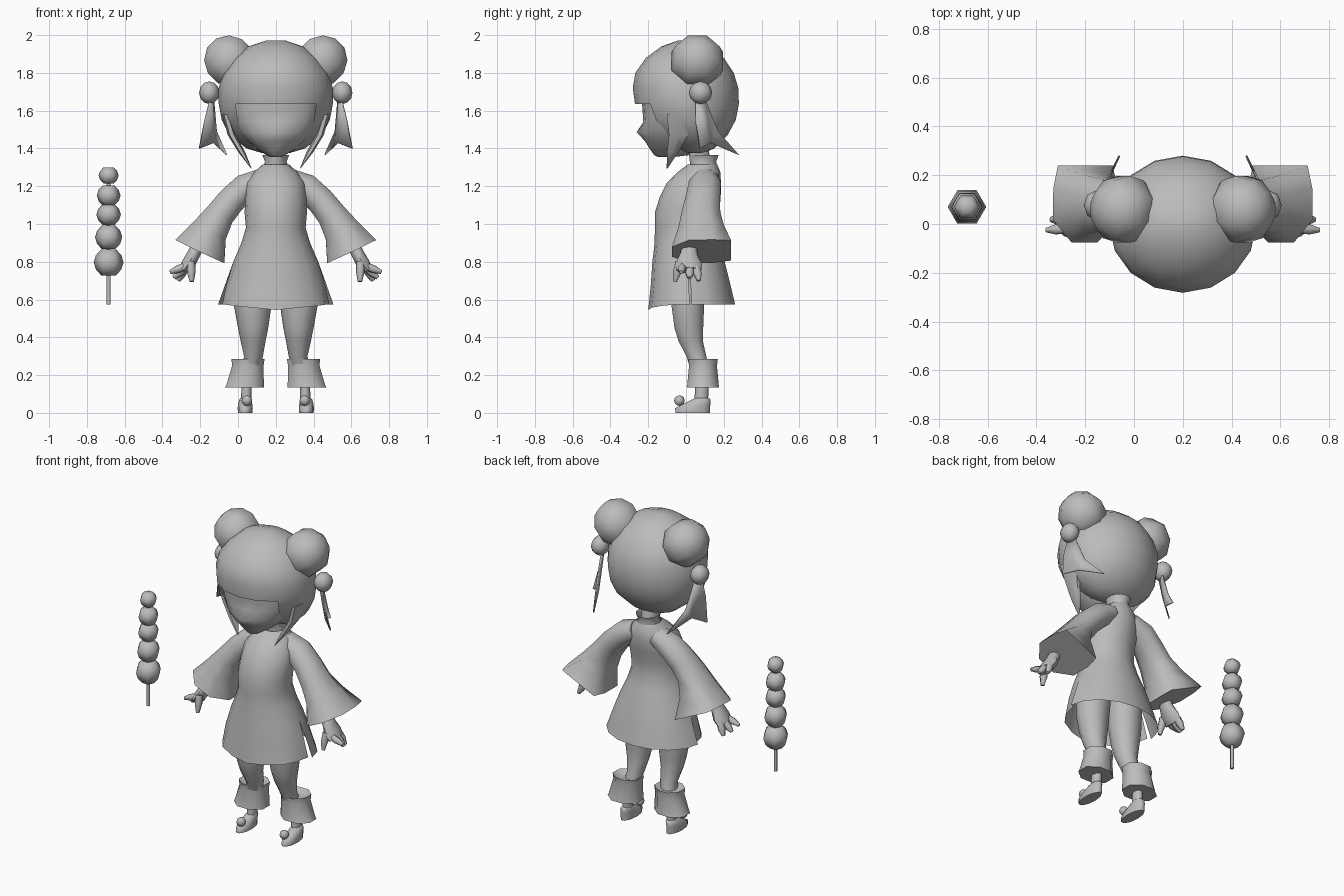
import bpy, bmesh, math
from mathutils import Vector, Matrix

if "Cube" in bpy.data.objects:
    bpy.data.objects.remove(bpy.data.objects["Cube"])

CX = 0.2  # the figure stands right of centre, the skewer left
grey = bpy.data.materials.new("plain_grey")
grey.diffuse_color = (0.5, 0.5, 0.5, 1)
grey.use_nodes = True
grey.node_tree.nodes["Principled BSDF"].inputs["Base Color"].default_value = grey.diffuse_color


def finish(name, bm, angle=62):
    bmesh.ops.recalc_face_normals(bm, faces=bm.faces)
    me = bpy.data.meshes.new(name)
    bm.to_mesh(me)
    bm.free()
    me.materials.append(grey)
    me.shade_smooth()
    me.set_sharp_from_angle(angle=math.radians(angle))
    ob = bpy.data.objects.new(name, me)
    bpy.context.collection.objects.link(ob)
    return ob


def tube(name, rings, n=12, flat=False, cap=True, arc=None, rot=0.0, side=1, skip=None, ox=CX):
    """Loft through rings (x, y, z, radius_u, radius_v); side=-1 mirrors it."""
    bm = bmesh.new()
    pts = [Vector(r[:3]) for r in rings]
    count = n + 1 if arc else n
    loops = []
    for i, r in enumerate(rings):
        t = Vector((0, 0, 1)) if flat else \
            (pts[min(i + 1, len(pts) - 1)] - pts[max(i - 1, 0)]).normalized()
        u = Vector((0, 1, 0)).cross(t).normalized()
        v = t.cross(u)
        loop = []
        for k in range(count):
            a = math.radians(arc[0] + (arc[1] - arc[0]) * k / n) if arc \
                else 2 * math.pi * k / n + math.radians(rot)
            p = pts[i] + u * r[3] * math.cos(a) + v * r[4] * math.sin(a)
            loop.append(bm.verts.new((ox + side * p.x, p.y, p.z)))
        loops.append(loop)
    for a, b in zip(loops, loops[1:]):
        for k in range(n):
            j = (k + 1) % count
            quad = (a[k], a[j], b[j], b[k])
            mid = sum((q.co for q in quad), Vector()) / 4
            if not (skip and skip(mid)):
                bm.faces.new(quad)
    if cap and not arc:
        bm.faces.new(loops[0])
        bm.faces.new(loops[-1])
    return finish(name, bm)


def prof(rows):
    """Rows (z, half width, front y, back y) to level rings."""
    return [(0, (f + b) / 2, z, w, (b - f) / 2) for z, w, f, b in rows]


def ball(name, c, r, seg=8, rings=6, tilt=0.0, turn=0.0):
    bm = bmesh.new()
    bmesh.ops.create_uvsphere(bm, u_segments=seg, v_segments=rings, radius=1)
    m = Matrix.Translation((CX + c[0], c[1], c[2])) @ Matrix.Diagonal((*r, 1)) \
        @ Matrix.Rotation(tilt, 4, 'Y') @ Matrix.Rotation(turn, 4, 'Z')
    bmesh.ops.transform(bm, matrix=m, verts=bm.verts)
    return finish(name, bm, 80)


# Hair shell, open in front for the face
tube("hair", prof([(1.375, .07, .0, .09), (1.40, .155, -.06, .15), (1.47, .245, -.15, .22),
                   (1.55, .286, -.23, .263), (1.635, .302, -.27, .28), (1.72, .302, -.282, .277),
                   (1.80, .28, -.268, .253), (1.88, .22, -.212, .2), (1.94, .145, -.13, .12),
                   (1.972, .05, -.04, .03)]), n=16, flat=True,
     skip=lambda m: m.z < 1.63 and m.y < -.04 and abs(m.x - CX) < abs(m.y) * 1.15 + .02)

# Face with the nose pulled forward, and neck
face = tube("face", prof([(1.355, .03, -.15, -.06), (1.365, .05, -.168, .02), (1.395, .098, -.19, .05),
                          (1.44, .15, -.218, .06), (1.485, .187, -.234, .06), (1.54, .22, -.226, .06),
                          (1.60, .235, -.23, .06), (1.67, .235, -.235, .06)]), n=16, flat=True)
for v in face.data.vertices:
    if abs(v.co.x - CX) < .01 and v.co.y < -.1 and abs(v.co.z - 1.485) < .01:
        v.co.y = -.262
tube("neck", [(0, .085, 1.27, .055, .06), (0, .06, 1.43, .05, .055)], n=10, flat=True)

# Tunic, its skirt slit open at both sides
tunic = tube("tunic", prof([(.575, .305, -.2, .26), (.68, .268, -.186, .235),
                            (.80, .225, -.178, .205), (.90, .182, -.166, .17),
                            (.98, .158, -.165, .15), (1.06, .165, -.165, .15),
                            (1.14, .162, -.14, .172), (1.22, .155, -.10, .185),
                            (1.275, .115, -.045, .182), (1.315, .07, .01, .165)]),
             n=16, flat=True, cap=False)
bm = bmesh.new()
bm.from_mesh(tunic.data)
bmesh.ops.split_edges(bm, edges=[
    e for e in bm.edges if all(v.co.z < .81 for v in e.verts)
    and abs(e.verts[0].co.z - e.verts[1].co.z) > .05
    and all(abs(v.co.x - CX) > .222 and abs(v.co.y - .022) < .02 for v in e.verts)])
for v in bm.verts:
    ahead = sum(f.calc_center_median().y - v.co.y for f in v.link_faces) < 0
    if v.co.z < .7 and (v.co.y < -.02 or (ahead and v.co.y < .05)):
        k = abs(v.co.x - CX) / .305
        if v.co.z < .6:
            v.co.z -= .03 * (1 - k)
        if k > .85:
            v.co.x = CX + (v.co.x - CX) * (.93 if v.co.z < .6 else .97)
            v.co.y -= .01
bm.to_mesh(tunic.data)
bm.free()

# Stand-up collar, open in front
tube("collar", [(0, .09, 1.285, .075, .08), (0, .092, 1.33, .058, .068), (0, .095, 1.365, .072, .078)],
     n=12, flat=True, arc=(-60, 240))

for s, tag in ((1, "left"), (-1, "right")):
    # Hair buns, bobbles, ribbons and cheek locks
    ball("bun_" + tag, (s * .243, .06, 1.862), (.139, .148, .145), 8, 6, s * 1.05, turn=math.pi / 8)
    ball("bobble_" + tag, (s * .352, .077, 1.695), (.054, .062, .06), 8, 6)
    bm = bmesh.new()
    P = [(.345, .05, 1.67), (.33, .10, 1.66), (.315, .17, 1.49), (.26, .28, 1.365),
         (.33, .13, 1.43), (.405, .075, 1.40), (.375, .05, 1.55)]
    V = [bm.verts.new((CX + s * x, y, z)) for x, y, z in P]
    for f in ((0, 1, 4, 6), (1, 2, 4), (2, 3, 4), (4, 5, 6)):
        bm.faces.new([V[i] for i in f])
    rib = finish("ribbon_" + tag, bm)
    thick = rib.modifiers.new("thickness", 'SOLIDIFY')
    thick.thickness = .008
    thick.offset = 0
    tube("cheek_lock_" + tag, [(.265, -.04, 1.58, .02, .07), (.232, -.04, 1.47, .022, .058),
                               (.18, -.07, 1.38, .018, .035), (.13, -.10, 1.295, .002, .003)],
         n=6, flat=True, side=s)

    # Wide sleeve, its cuff squared off at the back
    sleeve = tube("sleeve_" + tag, [(.07, .1, 1.24, .06, .075), (.16, .1, 1.195, .078, .092),
                                    (.235, .09, 1.125, .08, .098), (.295, .08, 1.05, .084, .11),
                                    (.35, .08, .965, .105, .13), (.402, .082, .855, .155, .17)],
                  n=8, rot=22.5, side=s)
    for i, v in enumerate(sleeve.data.vertices):
        if i >= 32 and v.co.y > .17:
            cx, cz, k = (.402, .855, 2.1) if i >= 40 else (.35, .965, 1.5)
            v.co.x = CX + s * cx + (v.co.x - CX - s * cx) * k
            v.co.z = cz + (v.co.z - cz) * k

    # Hand with thumb and fingers
    tube("palm_" + tag, [(.415, .02, .88, .034, .04), (.435, .015, .84, .034, .048),
                         (.462, .015, .79, .036, .07), (.487, .015, .755, .028, .066)], n=8, side=s)
    for i, (a, b, r) in enumerate([((.45, -.035, .80), (.445, -.058, .695), .023),
                                   ((.48, -.02, .775), (.56, -.025, .745), .021),
                                   ((.485, .02, .765), (.54, .018, .715), .022),
                                   ((.48, .055, .77), (.515, .068, .70), .022)]):
        m = [(p + q) / 2 for p, q in zip(a, b)]
        tube(f"finger_{i}_{tag}", [(*a, r, r), (*m, r, r * 1.1), (*b, r * .5, r * .5)], n=6, side=s)

    # Leg, leg warmer, ankle, shoe and pompom
    tube("leg_" + tag, [(.115, .01, .80, .11, .11), (.122, .01, .56, .098, .09),
                        (.12, .015, .45, .08, .08), (.12, .025, .38, .066, .068),
                        (.118, .055, .30, .05, .055), (.14, .08, .20, .045, .05)],
         n=10, flat=True, side=s)
    tube("leg_warmer_" + tag, [(.165, .09, .135, .112, .092), (.162, .09, .15, .107, .09),
                               (.148, .09, .25, .09, .08), (.147, .09, .285, .095, .085),
                               (.145, .09, .265, .055, .055)],
         n=8, rot=22.5, flat=True, side=s)
    tube("ankle_" + tag, [(.157, .08, .05, .028, .036), (.155, .085, .15, .026, .036)],
         n=8, flat=True, side=s)
    tube("shoe_" + tag, [(.162, .035, 0, .038, .096), (.162, .035, .025, .04, .097),
                         (.162, .06, .05, .037, .073), (.16, .08, .07, .033, .052),
                         (.158, .085, .08, .026, .038)], n=10, flat=True, side=s)
    ball("shoe_pompom_" + tag, (s * .153, -.035, .065), (.028, .028, .028), 8, 6)

# Sweet skewer: stick and five faceted balls
tube("skewer_stick", [(-.685, .07, .575, .011, .011), (-.685, .07, 1.25, .011, .011)],
     n=6, flat=True, ox=0)
for i, (z, r, h) in enumerate([(1.257, .053, .043), (1.151, .063, .053), (1.05, .065, .054),
                               (.93, .072, .063), (.797, .079, .069)]):
    tube(f"skewer_ball_{i}", [(-.685, .07, z + h * a, r * b, r * b) for a, b in
                              ((-1, .5), (-.55, .85), (0, 1), (.55, .85), (1, .5))],
         n=6, flat=True, ox=0)
